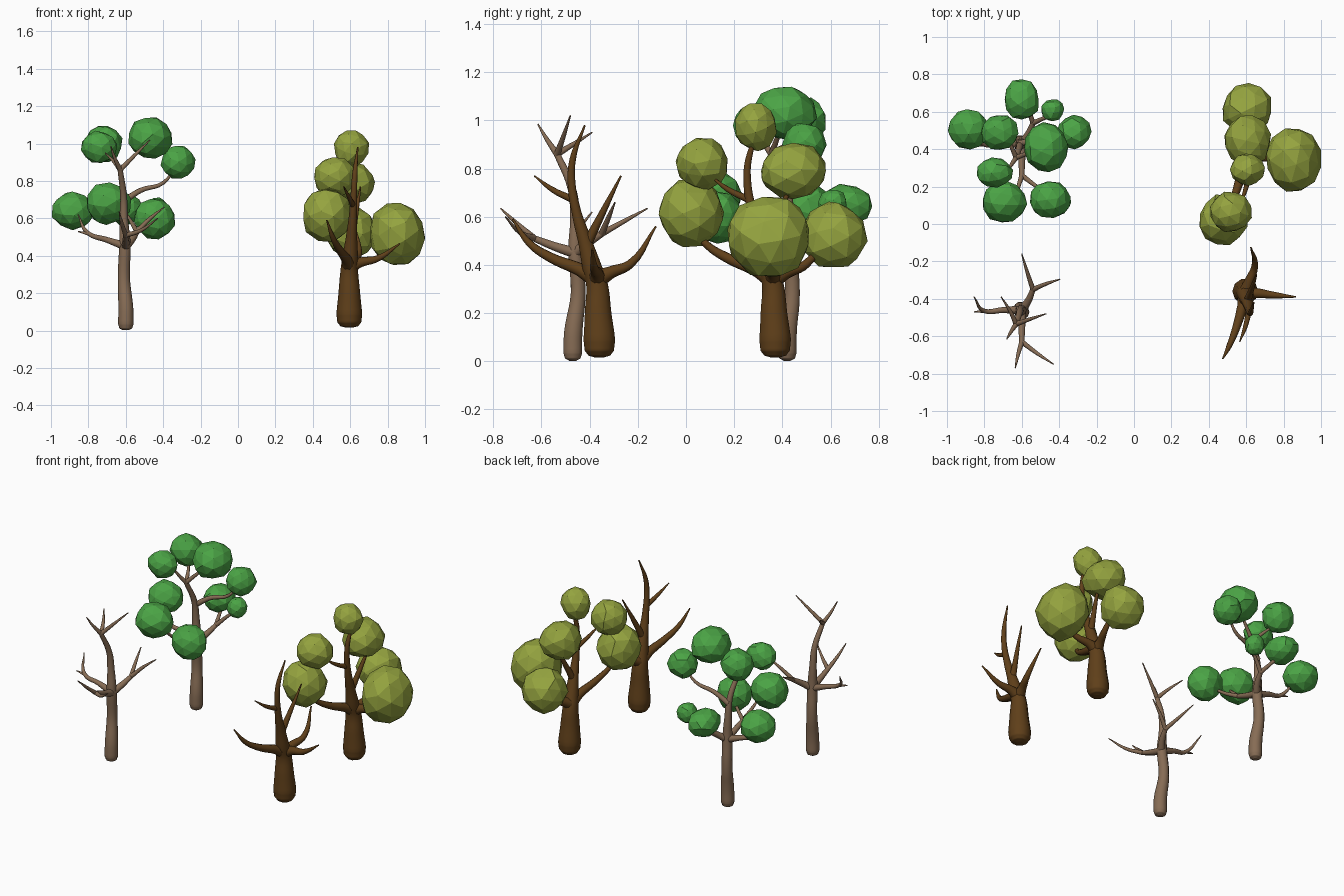
import bpy, bmesh, random
from mathutils import Vector, Matrix

random.seed(4)


def material(name, rgb):
    m = bpy.data.materials.new(name)
    m.diffuse_color = (*rgb, 1)
    return m


light_bark = material("light_bark", (0.24, 0.15, 0.09))
dark_bark = material("dark_bark", (0.115, 0.05, 0.01))
green_leaf = material("green_leaf", (0.07, 0.37, 0.06))
olive_leaf = material("olive_leaf", (0.30, 0.37, 0.05))


def wood(name, limbs, loc, mat):
    """Tapered tubes, each limb a path of (x, y, z, radius)."""
    cu = bpy.data.curves.new(name, 'CURVE')
    cu.dimensions = '3D'
    cu.bevel_depth = 1.0
    cu.bevel_resolution = 3
    cu.resolution_u = 5
    cu.use_fill_caps = True
    for path in limbs:
        s = cu.splines.new('BEZIER')
        s.bezier_points.add(len(path) - 1)
        for p, (x, y, z, r) in zip(s.bezier_points, path):
            p.co = (x, y, z)
            p.radius = r
            p.handle_left_type = p.handle_right_type = 'AUTO'
    cu.materials.append(mat)
    ob = bpy.data.objects.new(name, cu)
    ob.location = loc
    bpy.context.collection.objects.link(ob)
    bpy.ops.object.select_all(action='DESELECT')
    bpy.context.view_layer.objects.active = ob
    ob.select_set(True)
    bpy.ops.object.convert(target='MESH')


def leaves(name, clumps, mat):
    """Faceted leaf clumps, each (centre, half sizes)."""
    for i, (c, size) in enumerate(clumps):
        bm = bmesh.new()
        bmesh.ops.create_icosphere(bm, subdivisions=2, radius=1.0)
        turn = Matrix.Rotation(random.uniform(0, 6), 3, Vector((1, 0.6, 0.8)).normalized())
        for v in bm.verts:
            d = turn @ v.co * random.uniform(0.96, 1.07)
            v.co = Vector((d.x * size[0], d.y * size[1], d.z * size[2]))
        me = bpy.data.meshes.new(f"{name}_{i + 1}")
        bm.to_mesh(me)
        bm.free()
        me.materials.append(mat)
        ob = bpy.data.objects.new(me.name, me)
        ob.location = c
        bpy.context.collection.objects.link(ob)


# Slender tree skeleton: trunk, crown fork, then three low branches
fork = (-0.03, -0.075, 0.86, 0.014)
south = (0.0, -0.17, 0.51, 0.014)
north = (0.06, 0.11, 0.53, 0.014)
slender = [
    [(0, -.01, .002, .015), (0, -.01, .012, .034), (0, -.01, .035, .041), (0, -.008, .12, .040),
     (-.01, .012, .28, .032), (-.005, 0, .46, .031), (-.01, 0, .6, .022), (-.012, -.015, .72, .018), fork],
    [fork, (-.06, -.12, .925, .009), (-.08, -.155, .985, .003)],
    [fork, (.04, -.05, .93, .010), (.13, -.02, 1.02, .003)],
    [fork, (-.06, -.01, .90, .010), (-.11, .07, .95, .003)],
    [(0, 0, .45, .024), (0, -.08, .475, .019), south],
    [south, (-.02, -.24, .57, .010), (-.035, -.31, .635, .003)],
    [south, (.08, -.23, .535, .010), (.17, -.29, .60, .003)],
    [(0, 0, .45, .024), (.035, .05, .49, .019), north],
    [north, (.03, .2, .58, .010), (0, .30, .635, .003)],
    [north, (.13, .14, .60, .010), (.205, .165, .66, .003)],
    [(0, 0, .45, .024), (-.1, 0, .485, .016), (-.2, -.005, .52, .012), (-.255, .07, .62, .003)],
    [(-.19, -.005, .515, .011), (-.255, -.01, .53, .003)],
]
east = [[(-.012, 0, .69, .018), (.08, .02, .75, .014), (.2, .04, .79, .010), (.28, .06, .9, .003)]]

# Stout tree skeleton: bottle trunk with leader, then side branches
stout = [
    [(0, 0, .016, .02), (0, 0, .024, .048), (0, 0, .045, .064), (0, 0, .09, .069), (0, -.005, .2, .058),
     (0, -.01, .32, .047), (.005, -.03, .39, .042), (.012, -.06, .5, .030), (.02, -.095, .62, .021),
     (.025, -.115, .74, .017), (.03, -.11, .84, .014), (.045, -.06, .98, .004)],
    [(.02, -.105, .67, .016), (0, -.19, .71, .012), (-.03, -.27, .77, .003)],
    [(.01, -.055, .48, .022), (.035, .015, .62, .014), (.06, .09, .77, .004)],
    [(0, -.01, .34, .040), (.06, -.01, .365, .027), (.15, -.02, .385, .018), (.27, -.03, .465, .004)],
    [(0, -.01, .34, .040), (.02, .05, .37, .026), (.05, .13, .405, .018), (.03, .235, .56, .004)],
    [(0, -.01, .34, .040), (-.015, -.08, .38, .028), (-.05, -.2, .43, .021), (-.085, -.29, .49, .015),
     (-.12, -.36, .59, .004)],
]

wood("slender_bare_tree", slender, (-.6, -.46, 0), light_bark)
wood("slender_leafy_tree", slender + east, (-.6, .43, 0), light_bark)
wood("stout_bare_tree", stout, (.595, -.36, 0), dark_bark)
wood("stout_leafy_tree", stout, (.595, .37, 0), dark_bark)

leaves("green_leaf_clump", [
    ((-.885, .505, .64), (.11, .105, .10)),
    ((-.72, .49, 1.0), (.10, .095, .10)),
    ((-.6, .665, .65), (.095, .11, .085)),
    ((-.435, .61, .65), (.06, .06, .065)),
    ((-.32, .49, .9), (.09, .09, .09)),
    ((-.47, .41, 1.03), (.12, .13, .11)),
    ((-.745, .275, .98), (.095, .08, .085)),
    ((-.695, .12, .68), (.12, .11, .11)),
    ((-.445, .13, .6), (.11, .10, .11)),
], green_leaf)

leaves("olive_leaf_clump", [
    ((.85, .345, .515), (.148, .17, .172)),
    ((.605, .615, .52), (.135, .135, .14)),
    ((.605, .445, .79), (.125, .135, .12)),
    ((.605, .29, .975), (.093, .085, .10)),
    ((.515, .065, .82), (.112, .11, .108)),
    ((.475, .02, .615), (.13, .135, .147)),
], olive_leaf)
